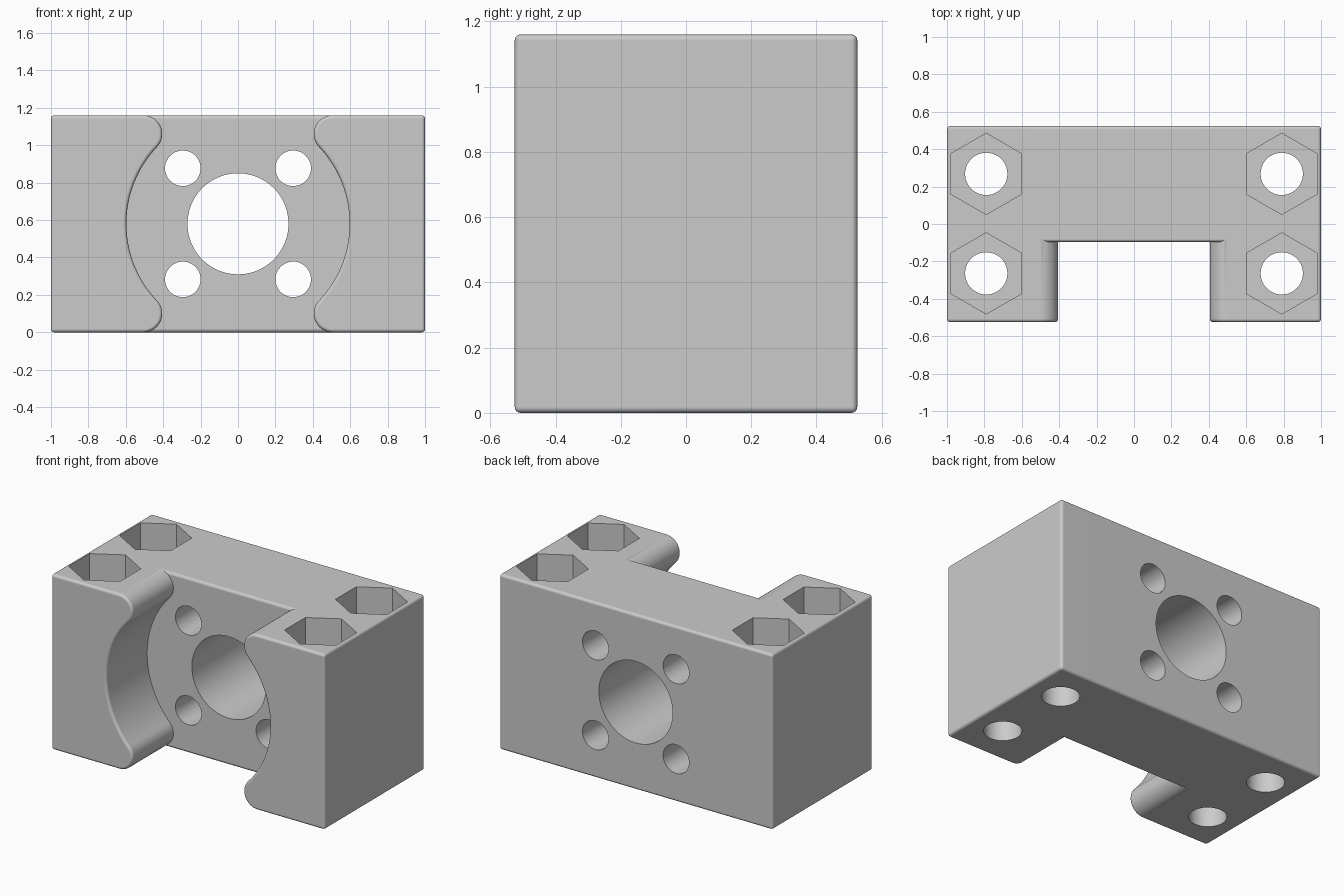
import bpy, bmesh
from math import cos, sin, pi, atan2, hypot, radians

WIDTH, DEPTH, HEIGHT = 2.0, 1.05, 1.16
MID = HEIGHT / 2
FILLET = 0.018
WALL_Y = -0.097            # front of the central wall

cube = bpy.data.objects.get("Cube")
if cube:
    bpy.data.objects.remove(cube, do_unlink=True)

grey = bpy.data.materials.new("grey plastic")
grey.use_nodes = True
colour = (0.6, 0.6, 0.6, 1)
grey.diffuse_color = colour
grey.node_tree.nodes["Principled BSDF"].inputs["Base Color"].default_value = colour


def arc(cx, cz, r, a0, a1, n):
    return [(cx + r * cos(a0 + (a1 - a0) * i / n), cz + r * sin(a0 + (a1 - a0) * i / n))
            for i in range(n + 1)]


def extrude(name, outline, y0, y1, rounded):
    """Extrude an x-z outline along y and round the edges picked by a rule."""
    bm = bmesh.new()
    face = bm.faces.new([bm.verts.new((x, y0, z)) for x, z in outline])
    ext = bmesh.ops.extrude_face_region(bm, geom=[face])["geom"]
    moved = [v for v in ext if isinstance(v, bmesh.types.BMVert)]
    bmesh.ops.translate(bm, verts=moved, vec=(0, y1 - y0, 0))
    bmesh.ops.recalc_face_normals(bm, faces=bm.faces)
    edges = [e for e in bm.edges if e.calc_face_angle(0) > radians(40) and rounded(e)]
    bmesh.ops.bevel(bm, geom=edges, offset=FILLET, segments=4, profile=0.5, affect='EDGES')
    mesh = bpy.data.meshes.new(name)
    bm.to_mesh(mesh)
    bm.free()
    mesh.materials.append(grey)
    ob = bpy.data.objects.new(name, mesh)
    bpy.context.collection.objects.link(ob)
    return ob


def combine(target, other, operation):
    mod = target.modifiers.new("join", 'BOOLEAN')
    mod.operation, mod.solver, mod.object = operation, 'EXACT', other
    bpy.ops.object.select_all(action='DESELECT')
    bpy.context.view_layer.objects.active = target
    target.select_set(True)
    bpy.ops.object.modifier_apply(modifier=mod.name)
    bpy.data.objects.remove(other, do_unlink=True)


def drill(target, location, radius, length, sides=64, along_y=False):
    bpy.ops.mesh.primitive_cylinder_add(vertices=sides, radius=radius, depth=length,
                                        location=location,
                                        rotation=(pi / 2 if along_y else 0, 0, 0))
    cutter = bpy.context.object
    cutter.hide_render = True
    cutter.data.materials.append(grey)
    combine(target, cutter, 'DIFFERENCE')


# Cheek outline: rounded lip, large concave arc, rounded lip
lip_x, lip_r = 0.505, 0.1
lip_z = HEIGHT - lip_r
bowl_r = hypot(lip_x, lip_z - MID) - lip_r
tilt = atan2(lip_z - MID, lip_x)
inner = arc(lip_x, lip_z, lip_r, pi / 2, pi + tilt, 20)
inner += arc(0, MID, bowl_r, tilt, -tilt, 40)[1:-1]
inner += arc(lip_x, lip_r, lip_r, pi - tilt, 3 * pi / 2, 20)
outline = inner + [(WIDTH / 2, 0), (WIDTH / 2, HEIGHT)]

# Central wall, rounded only along its long edges
half = 0.65
wall = [(-half, 0), (half, 0), (half, HEIGHT), (-half, HEIGHT)]
body = extrude("mounting_block", wall, WALL_Y, DEPTH / 2,
               lambda e: abs(e.verts[0].co.x - e.verts[1].co.x) > 0.5)

# Side cheeks
for side in (-1, 1):
    cheek = extrude("cheek", [(side * x, z) for x, z in outline],
                    -DEPTH / 2, DEPTH / 2, lambda e: True)
    combine(body, cheek, 'UNION')

# Main bore and the four screw holes around it
drill(body, (0, 0.2, MID), 0.27, 2, 96, True)
for x in (-0.295, 0.295):
    for z in (-0.297, 0.297):
        drill(body, (x, 0.2, MID + z), 0.095, 2, 48, True)

# Vertical bolt holes with hexagonal nut pockets on top
NUT_DEPTH = 0.25
for x in (-0.79, 0.79):
    for y in (-0.264, 0.268):
        drill(body, (x, y, MID), 0.113, 2, 48)
        drill(body, (x, y, HEIGHT), 0.217, 2 * NUT_DEPTH, 6)

# Smooth curved faces while keeping flat faces flat
bpy.ops.object.select_all(action='DESELECT')
bpy.context.view_layer.objects.active = body
body.select_set(True)
bpy.ops.object.shade_smooth_by_angle(angle=radians(30))
weighted = body.modifiers.new("even shading", 'WEIGHTED_NORMAL')
weighted.keep_sharp = True
